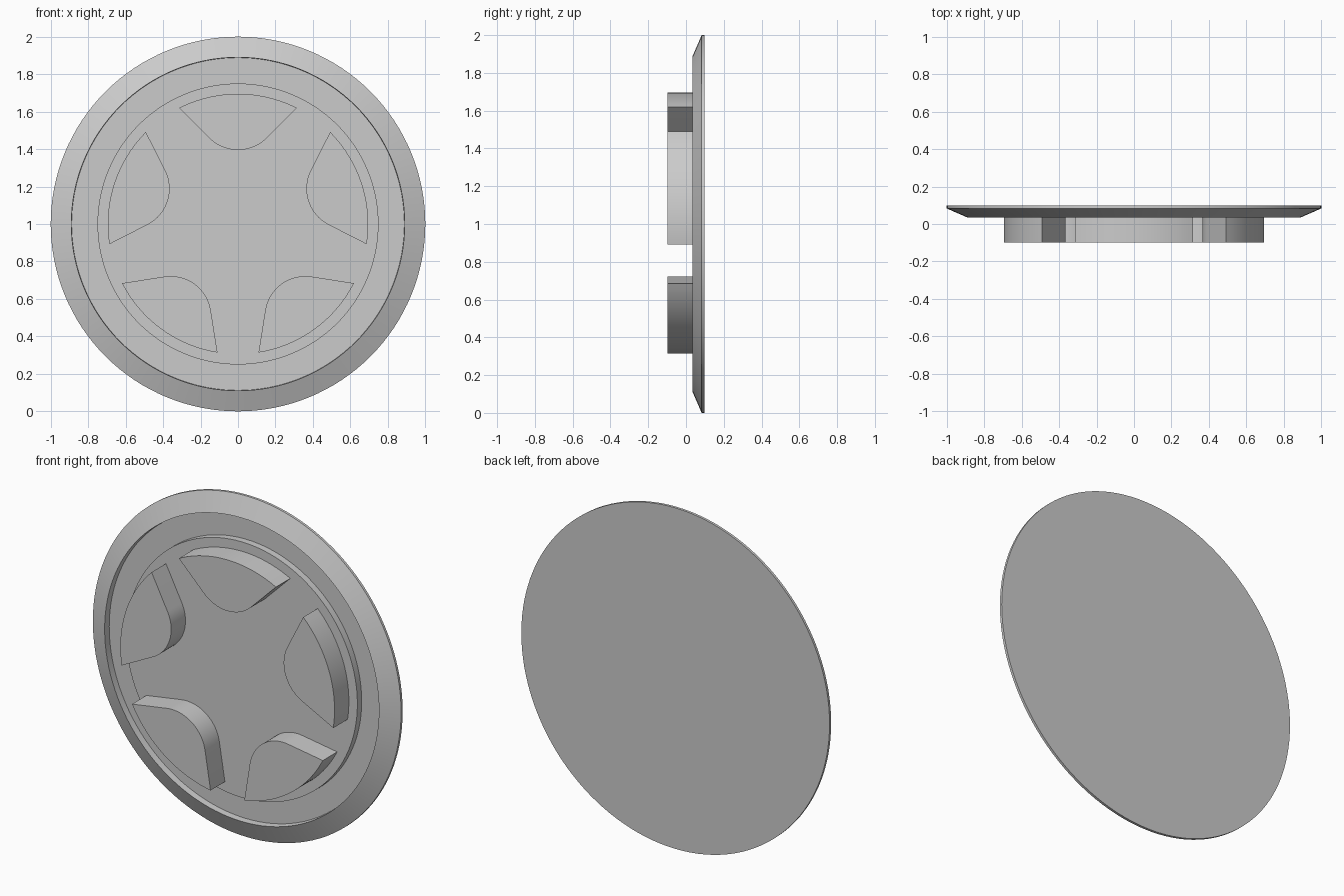
import bpy
import bmesh
from math import sin, cos, pi, radians, atan2
from mathutils import Matrix

cube = bpy.data.objects.get("Cube")
if cube:
    bpy.data.objects.remove(cube, do_unlink=True)

# Single plain grey material
grey = bpy.data.materials.new("plain_grey")
grey.use_nodes = True
colour = (0.6, 0.6, 0.6, 1)
grey.diffuse_color = colour
grey.node_tree.nodes["Principled BSDF"].inputs["Base Color"].default_value = colour

CENTRE_Z = 1.0
BACK, FRONT = 0.098, 0.035
PAD_FRONT = -0.098


def finish(bm, name):
    """Turn a bmesh into a smooth-by-angle object standing on the ground."""
    bmesh.ops.recalc_face_normals(bm, faces=bm.faces)
    mesh = bpy.data.meshes.new(name)
    bm.to_mesh(mesh)
    bm.free()
    mesh.materials.append(grey)
    obj = bpy.data.objects.new(name, mesh)
    bpy.context.collection.objects.link(obj)
    obj.location.z = CENTRE_Z
    bpy.ops.object.select_all(action="DESELECT")
    obj.select_set(True)
    bpy.context.view_layer.objects.active = obj
    bpy.ops.object.shade_smooth_by_angle(angle=radians(20))
    return obj


def make_disc():
    """Lathe the cover: bevelled rim, ring groove and raised centre."""
    groove = 0.075
    profile = [(0, BACK), (1, BACK), (1, 0.083), (0.89, FRONT),
               (0.888, groove), (0.75, groove), (0.75, FRONT), (0, FRONT)]
    bm = bmesh.new()
    verts = [bm.verts.new((r, y, 0)) for r, y in profile]
    edges = [bm.edges.new(pair) for pair in zip(verts, verts[1:])]
    bmesh.ops.spin(bm, geom=verts + edges, cent=(0, 0, 0), axis=(0, 1, 0),
                   angle=2 * pi, steps=128, use_merge=True)
    bmesh.ops.remove_doubles(bm, verts=bm.verts, dist=0.0001)
    finish(bm, "cover_disc")


def pad_outline(steps=20):
    """Wedge with a curved outer edge and a rounded inner corner."""
    outer, half_width, tip_z = 0.695, 0.315, 0.62
    nose, nose_radius = 0.395, 0.217
    span = atan2(half_width, tip_z)
    points = []
    for i in range(steps + 1):
        a = span * (1 - 2 * i / steps)
        points.append((outer * sin(a), outer * cos(a)))
    for i in range(steps + 1):
        a = radians(45) * (2 * i / steps - 1)
        points.append((nose_radius * sin(a),
                       nose + nose_radius * (1 - cos(a))))
    return points


def make_pad(index):
    """Extrude one pad and turn it to its place around the centre."""
    bm = bmesh.new()
    face = bm.faces.new([bm.verts.new((x, PAD_FRONT, z))
                         for x, z in pad_outline()])
    # Sink the base slightly into the disc
    depth = FRONT + 0.01 - PAD_FRONT
    result = bmesh.ops.extrude_face_region(bm, geom=[face],
                                           use_keep_orig=True)
    moved = [v for v in result["geom"] if isinstance(v, bmesh.types.BMVert)]
    bmesh.ops.translate(bm, vec=(0, depth, 0), verts=moved)
    turn = Matrix.Rotation(2 * pi * index / 5, 4, "Y")
    bmesh.ops.transform(bm, matrix=turn, verts=bm.verts)
    finish(bm, f"raised_pad_{index + 1}")


make_disc()
for n in range(5):
    make_pad(n)
